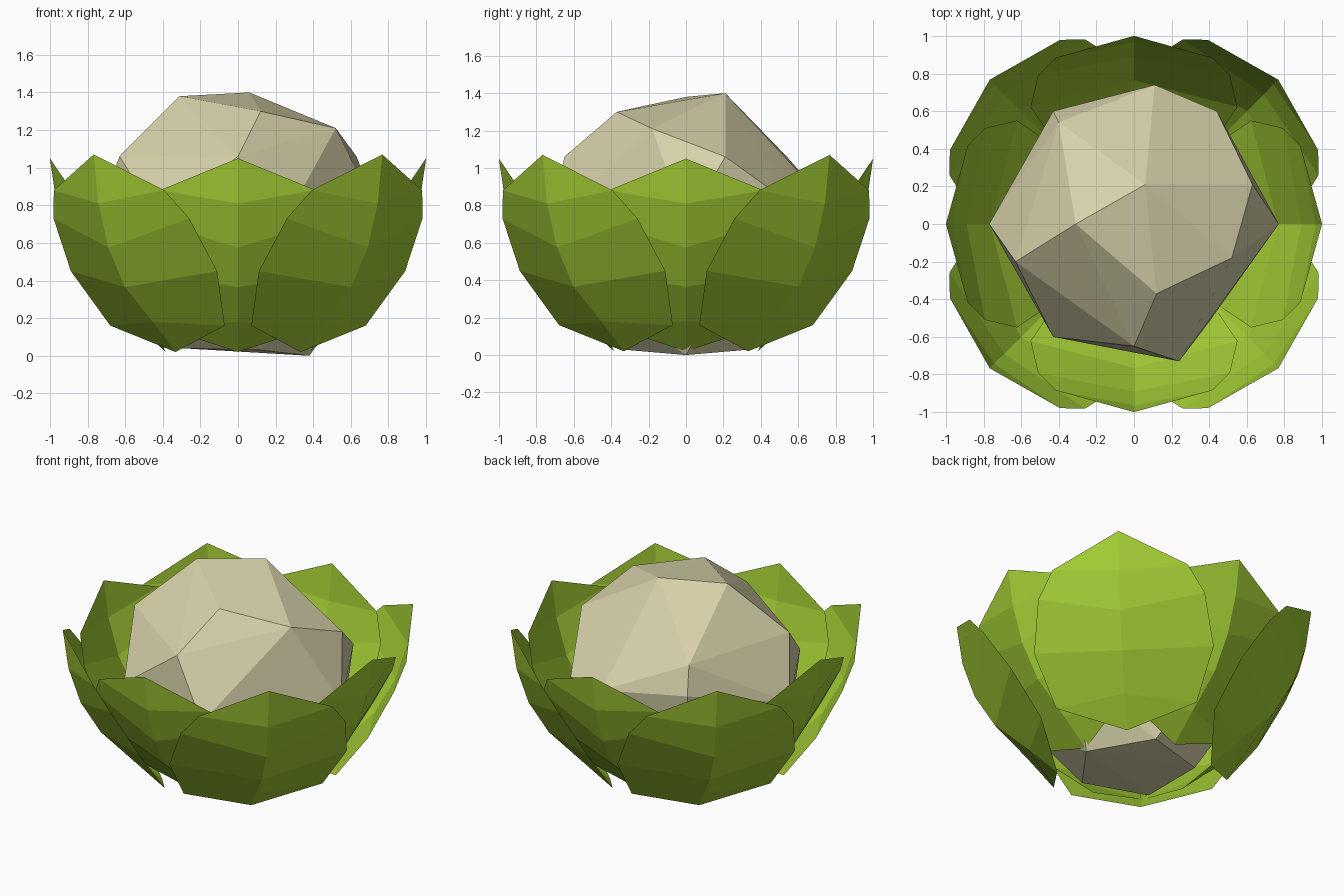
import bpy, bmesh, math

if "Cube" in bpy.data.objects:
    bpy.data.objects.remove(bpy.data.objects["Cube"])


def material(name, rgb):
    m = bpy.data.materials.new(name)
    m.diffuse_color = (*rgb, 1)
    m.use_nodes = True
    m.node_tree.nodes["Principled BSDF"].inputs["Base Color"].default_value = m.diffuse_color
    return m


def add_object(name, bm, mat):
    bmesh.ops.recalc_face_normals(bm, faces=bm.faces)
    me = bpy.data.meshes.new(name)
    bm.to_mesh(me)
    bm.free()
    me.materials.append(mat)
    ob = bpy.data.objects.new(name, me)
    bpy.context.collection.objects.link(ob)
    return ob


green = material("leaf_green", (0.36, 0.60, 0.035))
cream = material("head_cream", (0.68, 0.64, 0.40))

# Leaf rows from top to bottom: spine radius, spine z, edge radius, half width, edge z
ROWS = [
    (1.05, 0.81, 0.97, 0.415, 0.88),
    (0.975, 0.575, 0.877, 0.51, 0.73),
    (0.85, 0.365, 0.707, 0.55, 0.45),
    (0.64, 0.18, 0.53, 0.43, 0.16),
]
TIP, ROOT = (1.085, 1.07), (0.47, 0.02)


def leaf(name, angle, inset, tip_drop):
    bm = bmesh.new()
    c, s = math.cos(angle), math.sin(angle)

    def vert(r, t, z):
        r -= inset
        return bm.verts.new((r * c - t * s, r * s + t * c, z))

    tip = vert(TIP[0], 0, TIP[1] - tip_drop)
    rows = [(vert(er, -w, ez), vert(sr, 0, sz), vert(er, w, ez))
            for sr, sz, er, w, ez in ROWS]
    root = vert(ROOT[0], 0, ROOT[1])
    for k in (0, 1):
        bm.faces.new((tip, rows[0][k], rows[0][k + 1]))
        for a, b in zip(rows, rows[1:]):
            bm.faces.new((a[k], b[k], b[k + 1], a[k + 1]))
        bm.faces.new((rows[-1][k], root, rows[-1][k + 1]))
    ob = add_object(name, bm, green)
    # normals face away from the centre
    me = ob.data
    if sum(p.normal.x * c + p.normal.y * s for p in me.polygons) < 0:
        me.flip_normals()


# Four outer leaves on the diagonals, four inner leaves on the axes
for i in range(4):
    leaf(f"outer_leaf_{i + 1}", math.radians(45 + 90 * i), 0, 0)
    leaf(f"inner_leaf_{i + 1}", math.radians(90 * i), 0.085, 0.02)

# Faceted head: hull over a few uneven points
HEAD = [
    (0.06, 0.21, 1.40), (-0.31, 0.0, 1.38), (0.12, -0.37, 1.30),
    (0.52, -0.18, 1.21), (-0.63, -0.20, 1.06), (-0.40, 0.54, 1.06),
    (0.63, 0.21, 1.06), (0.0, -0.65, 1.06),
    (-0.43, 0.60, 0.88), (0.11, 0.74, 0.83), (0.44, 0.60, 0.78),
    (0.77, 0.0, 0.70), (0.24, -0.73, 0.70), (-0.43, -0.60, 0.74),
    (-0.77, 0.0, 0.70),
    (0.62, 0.20, 0.36), (0.0, 0.65, 0.36), (-0.40, 0.52, 0.36),
    (-0.62, -0.20, 0.36), (0.40, -0.52, 0.36), (-0.05, -0.63, 0.32),
    (0.38, 0.0, 0.0), (0.12, 0.35, 0.03), (-0.30, 0.22, 0.04),
    (-0.30, -0.22, 0.04), (0.12, -0.35, 0.03),
]
bm = bmesh.new()
for p in HEAD:
    bm.verts.new(p)
bmesh.ops.convex_hull(bm, input=bm.verts)
loose = [v for v in bm.verts if not v.link_faces]
bmesh.ops.delete(bm, geom=loose, context='VERTS')
add_object("vegetable_head", bm, cream)
